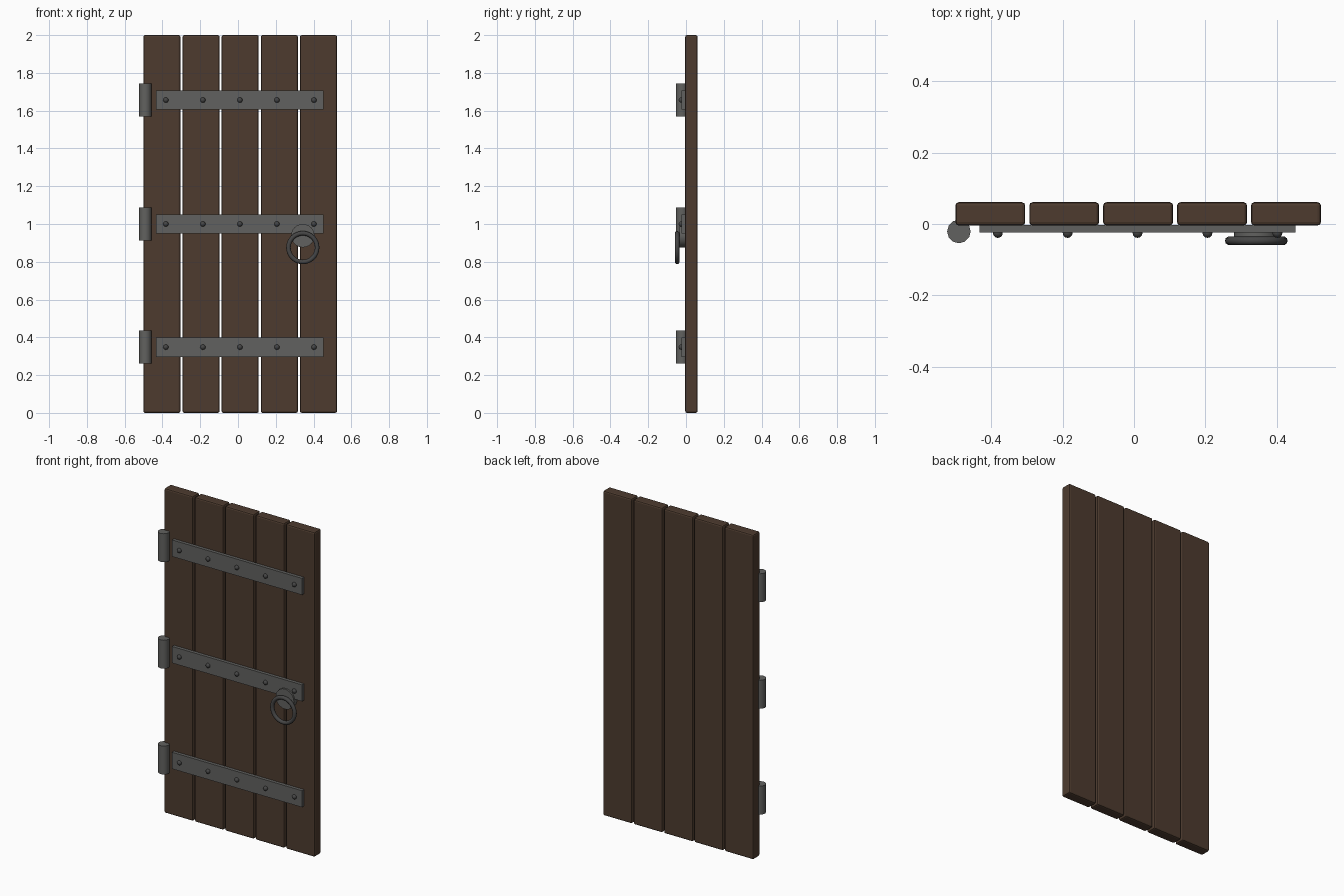
import bpy, bmesh, math
from mathutils import Matrix

cube = bpy.data.objects.get("Cube")
if cube:
    bpy.data.objects.remove(cube, do_unlink=True)


def material(name, color):
    m = bpy.data.materials.new(name)
    m.use_nodes = True
    m.diffuse_color = color
    m.node_tree.nodes["Principled BSDF"].inputs["Base Color"].default_value = color
    return m


wood = material("dark brown wood", (0.075, 0.044, 0.028, 1))
iron = material("grey iron", (0.12, 0.12, 0.115, 1))
dark_iron = material("dark iron", (0.06, 0.06, 0.06, 1))


def finish(obj, name, mat, smooth=False):
    obj.name = name
    obj.data.materials.append(mat)
    if smooth:
        bpy.ops.object.shade_smooth_by_angle(angle=math.radians(40))
    return obj


def box(name, lo, hi, mat, bevel=0):
    bpy.ops.mesh.primitive_cube_add(size=1, location=[(a + b) / 2 for a, b in zip(lo, hi)])
    obj = bpy.context.object
    obj.data.transform(Matrix.Diagonal([b - a for a, b in zip(lo, hi)] + [1]))
    if bevel:
        mod = obj.modifiers.new("edge_bevel", "BEVEL")
        mod.width, mod.segments = bevel, 2
    return finish(obj, name, mat)


def cylinder(name, loc, radius, depth, mat, sides, facing_front=False):
    bpy.ops.mesh.primitive_cylinder_add(
        vertices=sides, radius=radius, depth=depth, location=loc,
        rotation=(math.pi / 2 if facing_front else 0, 0, 0))
    return finish(bpy.context.object, name, mat, True)


# Five upright planks with narrow gaps
for i in range(5):
    x = -0.403 + i * 0.2073
    box(f"plank_{i + 1}", (x - 0.098, -0.004, 0), (x + 0.098, 0.061, 2), wood, 0.009)

# Iron straps, each with its hinge barrel and row of rivets
for level, z in (("lower", 0.348), ("middle", 1.0), ("upper", 1.656)):
    box(f"{level}_strap", (-0.433, -0.024, z - 0.051), (0.453, -0.003, z + 0.051), iron)
    cylinder(f"{level}_hinge", (-0.491, -0.021, z), 0.033, 0.175, iron, 12)
    for i in range(5):
        bpy.ops.mesh.primitive_uv_sphere_add(
            segments=12, ring_count=8, radius=0.014,
            location=(-0.382 + i * 0.196, -0.025, z))
        finish(bpy.context.object, f"{level}_rivet_{i + 1}", dark_iron, True)

# Handle: round back plate with a hanging ring
cylinder("handle_plate", (0.343, -0.019, 0.938), 0.062, 0.031, iron, 24, True)
bpy.ops.mesh.primitive_torus_add(
    major_radius=0.076, minor_radius=0.012, major_segments=32, minor_segments=10,
    location=(0.343, -0.047, 0.875), rotation=(math.pi / 2, 0, 0))
finish(bpy.context.object, "handle_ring", dark_iron, True)
